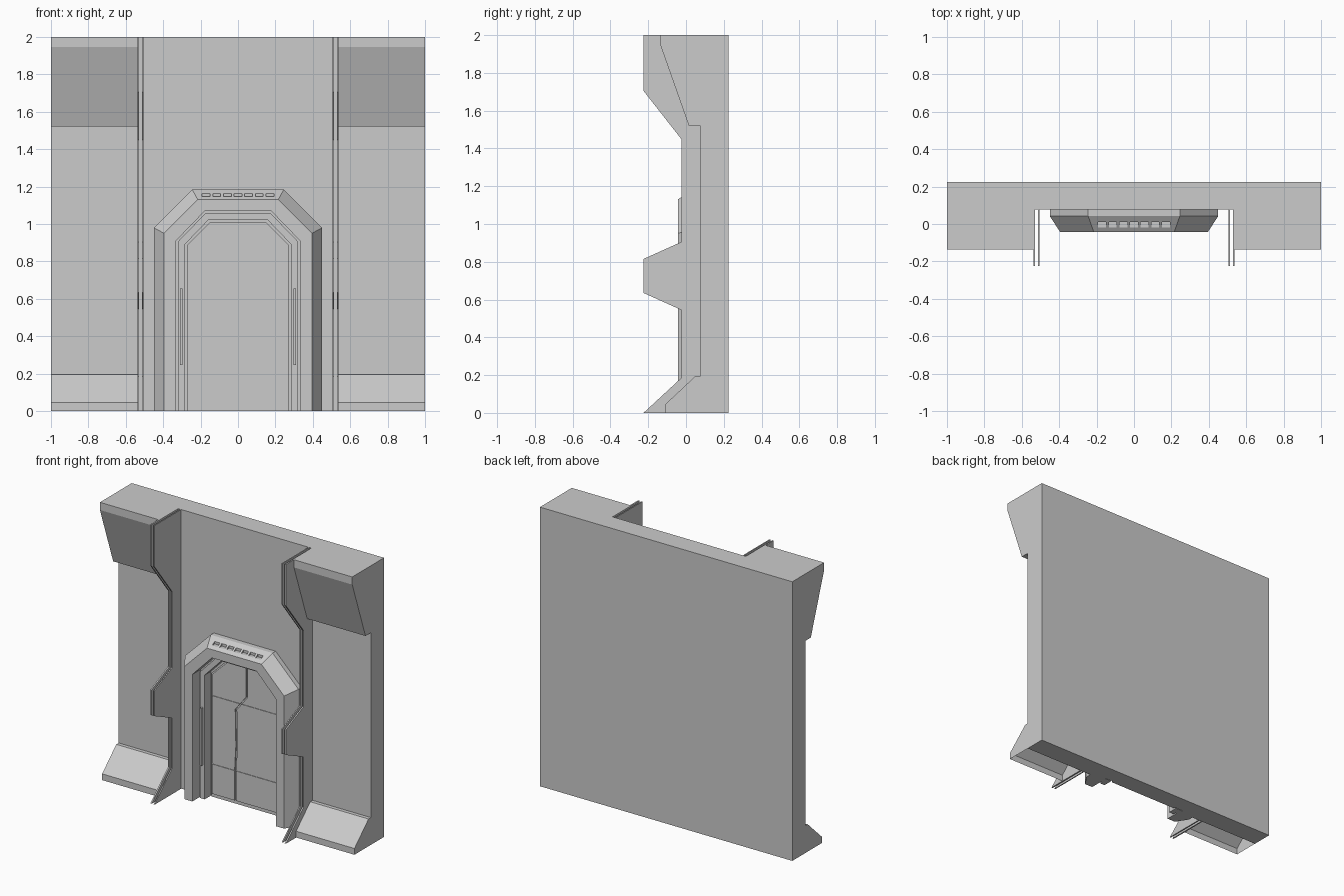
import bpy, bmesh
from mathutils import Vector

cube = bpy.data.objects.get("Cube")
if cube:
    bpy.data.objects.remove(cube, do_unlink=True)

grey = bpy.data.materials.new("plain_grey")
grey.use_nodes = True
grey.diffuse_color = (0.6, 0.6, 0.6, 1)
grey.node_tree.nodes["Principled BSDF"].inputs["Base Color"].default_value = (0.6, 0.6, 0.6, 1)


def finish(name, bm):
    bmesh.ops.recalc_face_normals(bm, faces=bm.faces)
    mesh = bpy.data.meshes.new(name)
    bm.to_mesh(mesh)
    bm.free()
    mesh.materials.append(grey)
    ob = bpy.data.objects.new(name, mesh)
    bpy.context.scene.collection.objects.link(ob)
    return ob


def prism(name, points, axis, start, end, open_bottom=False):
    """Extrude an outline: (y, z) points along x, or (x, z) points along y."""
    bm = bmesh.new()
    place = (lambda a, b: (start, a, b)) if axis == "x" else (lambda a, b: (a, start, b))
    shift = Vector((end - start, 0, 0) if axis == "x" else (0, end - start, 0))
    face = bm.faces.new([bm.verts.new(place(a, b)) for a, b in points])
    out = bmesh.ops.extrude_face_region(bm, geom=[face], use_keep_orig=True)
    bmesh.ops.translate(bm, vec=shift, verts=[g for g in out["geom"] if isinstance(g, bmesh.types.BMVert)])
    bmesh.ops.recalc_face_normals(bm, faces=bm.faces)
    if open_bottom:
        low = [f for f in bm.faces if f.normal.z < -0.9]
        bmesh.ops.delete(bm, geom=low, context="FACES")
    return finish(name, bm)


def box(name, x0, x1, y0, y1, z0, z1):
    return prism(name, [(x0, z0), (x1, z0), (x1, z1), (x0, z1)], "y", y0, y1)


def combine(target, tool, operation):
    """Apply a boolean, then remove the tool and flat seams."""
    mod = target.modifiers.new("combine", "BOOLEAN")
    mod.operation, mod.object, mod.solver = operation, tool, "EXACT"
    bpy.context.view_layer.update()
    graph = bpy.context.evaluated_depsgraph_get()
    mesh = bpy.data.meshes.new_from_object(target.evaluated_get(graph))
    target.modifiers.clear()
    bm = bmesh.new()
    bm.from_mesh(mesh)
    bmesh.ops.dissolve_limit(bm, angle_limit=0.01, verts=bm.verts, edges=bm.edges)
    bm.to_mesh(mesh)
    bm.free()
    target.data = mesh
    bpy.data.objects.remove(tool, do_unlink=True)


def arch(half, shoulder, half_top, top, floor=0.0):
    return [(-half, floor), (-half, shoulder), (-half_top, top),
            (half_top, top), (half, shoulder), (half, floor)]


WALL = 0.077
BACK = 0.225

# Wall slab with overhanging cornices and a door recess
wall = box("wall", -1, 1, WALL, BACK, 0, 2)
cornice = [(0.15, 2), (-0.135, 2), (-0.135, 1.945), (0.015, 1.52), (0.15, 1.52)]
for side in (-1, 1):
    combine(wall, prism("cornice", cornice, "x", side * 0.535, side), "UNION")
recess = prism("recess_cutter", arch(0.34, 0.915, 0.18, 1.08, -0.1), "y", -0.1, 0.105)
combine(wall, recess, "DIFFERENCE")

# Sloped skirting and paired profile fins on each side
skirting = [(WALL, 0), (-0.11, 0), (-0.11, 0.045), (0.05, 0.195), (WALL, 0.195)]
fin = [(WALL, 2), (-0.225, 2), (-0.225, 1.705), (-0.025, 1.45), (-0.025, 0.905),
       (-0.225, 0.815), (-0.225, 0.635), (-0.025, 0.545), (-0.025, 0.185),
       (-0.225, 0), (WALL, 0)]
for side, label in ((-1, "right"), (1, "left")):
    prism(label + "_skirting", skirting, "x", side * 0.535, side, open_bottom=True)
    prism(label + "_inner_fin", fin, "x", side * 0.504, side * 0.512)
    prism(label + "_outer_fin", fin, "x", side * 0.528, side * 0.538)

# Door frame: arch outlines lofted through a stepped, bevelled section
outer = arch(0.45, 0.98, 0.245, 1.185)
front = arch(0.395, 0.95, 0.215, 1.13)
lip = arch(0.332, 0.91, 0.177, 1.07)
ring = arch(0.322, 0.905, 0.172, 1.06)
opening = arch(0.285, 0.89, 0.155, 1.025)
section = [(outer, 0.1), (outer, 0.042), (front, -0.043), (lip, -0.043), (lip, 0.05),
           (ring, 0.05), (ring, 0.03), (opening, 0.03), (opening, 0.1)]
bm = bmesh.new()
loops = [[bm.verts.new((x, y, z)) for x, z in line] for line, y in section]
for i, loop in enumerate(loops):
    following = loops[(i + 1) % len(loops)]
    for j in range(len(loop) - 1):
        bm.faces.new((loop[j], loop[j + 1], following[j + 1], following[j]))
for end in (0, -1):
    bm.faces.new([loop[end] for loop in loops])
frame = finish("door_frame", bm)

# Row of vent notches in the top bevel
for i in range(7):
    x = (i - 3) * 0.057
    combine(frame, box("vent_cutter", x - 0.021, x + 0.021, -0.1, 0.01, 1.146, 1.25), "DIFFERENCE")

# Door leaf, with two raised panels either side of a crooked seam
prism("door_leaf", arch(0.273, 0.885, 0.148, 1.01), "y", 0.092, 0.105)
seam = [(-0.08, 0.025), (-0.08, 0.24), (-0.07, 0.42), (-0.075, 0.68), (0.012, 0.79), (0.012, 1.0)]
GAP = 0.006
right_panel = [(x - GAP, z) for x, z in seam] + [(-0.14, 1.0), (-0.265, 0.88), (-0.265, 0.025)]
left_panel = [(x + GAP, z) for x, z in seam] + [(0.14, 1.0), (0.265, 0.88), (0.265, 0.025)]
for label, outline in (("right", right_panel), ("left", left_panel)):
    panel = prism(label + "_door_panel", outline, "y", 0.084, 0.092)
    # Horizontal seams
    for z in (0.24, 0.73):
        combine(panel, box("seam_cutter", -0.4, 0.4, 0.05, 0.088, z - 0.002, z + 0.002), "DIFFERENCE")

# Upright grab bars on the inner ring
for side, label in ((-1, "right"), (1, "left")):
    box(label + "_grab_bar", side * 0.297, side * 0.309, 0.005, 0.03, 0.245, 0.655)
